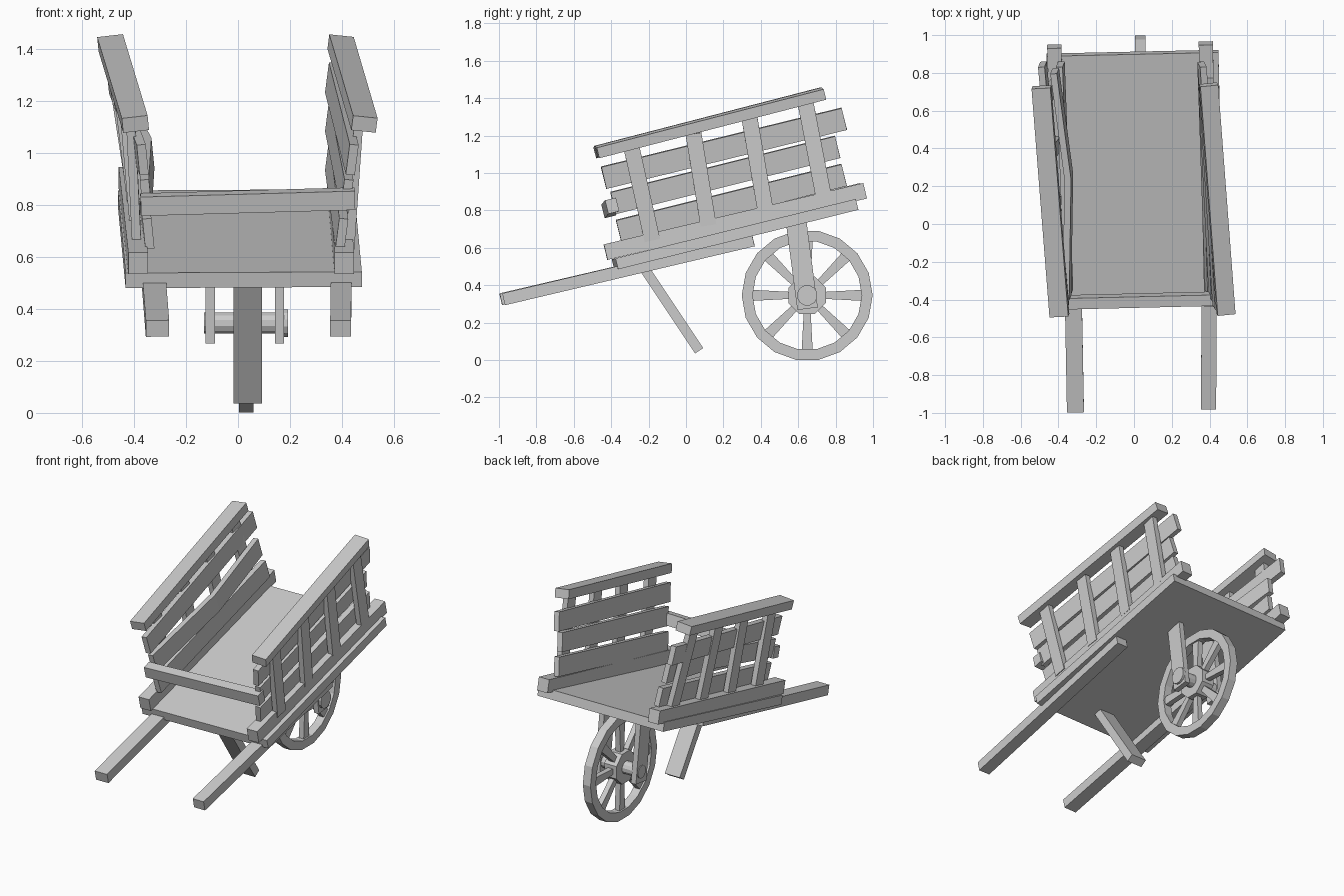
import bpy, bmesh, math
from mathutils import Vector, Matrix

cube = bpy.data.objects.get("Cube")
if cube:
    bpy.data.objects.remove(cube)

wood = bpy.data.materials.new("grey_wood")
wood.use_nodes = True
GREY = (0.6, 0.6, 0.6, 1)
wood.diffuse_color = GREY
wood.node_tree.nodes["Principled BSDF"].inputs["Base Color"].default_value = GREY


def finish(name, bm):
    bmesh.ops.recalc_face_normals(bm, faces=bm.faces)
    mesh = bpy.data.meshes.new(name)
    bm.to_mesh(mesh)
    bm.free()
    mesh.materials.append(wood)
    ob = bpy.data.objects.new(name, mesh)
    bpy.context.collection.objects.link(ob)
    return ob


def beam(name, points, width, height, side=(1, 0, 0), taper=1):
    """Rectangular timber along a path; width follows the side vector."""
    pts = [Vector(p) for p in points]
    d = (pts[-1] - pts[0]).normalized()
    s = Vector(side)
    s = (s - d * s.dot(d)).normalized()
    up = d.cross(s)
    bm = bmesh.new()
    rings = []
    for i, p in enumerate(pts):
        k = 1 + (taper - 1) * i / (len(pts) - 1)
        a, b = s * width / 2 * k, up * height / 2
        rings.append([bm.verts.new(p + v) for v in (a + b, b - a, -a - b, a - b)])
    for r, q in zip(rings, rings[1:]):
        for i in range(4):
            j = (i + 1) % 4
            bm.faces.new((r[i], r[j], q[j], q[i]))
    bm.faces.new(rings[0])
    bm.faces.new(rings[-1])
    return finish(name, bm)


def drum(name, x0, x1, radius, sides, y, z):
    """Cylinder lying along x."""
    bm = bmesh.new()
    place = (Matrix.Translation(((x0 + x1) / 2, y, z)) @ Matrix.Rotation(math.pi / 2, 4, 'Y')
             @ Matrix.Rotation(math.pi / sides, 4, 'Z'))
    bmesh.ops.create_cone(bm, cap_ends=True, segments=sides, radius1=radius,
                          radius2=radius, depth=x1 - x0, matrix=place)
    return finish(name, bm)


# Tilted bed
beam("bed", [(0.022, -0.38, 0.512), (-0.008, 0.905, 0.83)], 0.91, 0.06)

# Handles under the bed
beam("left_handle", [(0.395, -0.975, 0.325), (0.4, 0.36, 0.64)], 0.08, 0.065)
beam("right_handle", [(-0.31, -0.99, 0.325), (-0.335, 0.36, 0.64)], 0.09, 0.065)

# Bottom rails
beam("left_rail", [(0.41, -0.43, 0.577), (0.38, 0.957, 0.905)], 0.075, 0.085)
beam("right_rail", [(-0.385, -0.43, 0.577), (-0.422, 0.94, 0.905)], 0.075, 0.085)

# Prop leg
beam("prop_leg", [(0.037, -0.25, 0.53), (0.037, 0.07, 0.05)], 0.11, 0.052)

# Side walls: planks as (front y, z, back y, z) with x at both ends
PLANKS = [("upper", -0.44, 0.975, 0.845, 1.29),
          ("middle", -0.39, 0.84, 0.81, 1.14),
          ("lower", -0.36, 0.69, 0.845, 0.99)]
WALLS = {"left": [(0.44, 0.36), (0.42, 0.36), (0.4, 0.36)],
         "right": [(-0.367, -0.485), (-0.355, -0.42), (-0.345, -0.39)]}
LEAN = {"left": (1, 0, -0.13), "right": (1, 0, 0.1)}
for wall, ends in WALLS.items():
    for (label, y0, z0, y1, z1), (x0, x1) in zip(PLANKS, ends):
        path = [(x0, y0, z0), (x1, y1, z1)]
        if wall == "right" and label == "middle":
            path.insert(1, (-0.345, 0.25, 1.0))  # warped plank
        beam(f"{wall}_{label}_plank", path, 0.035, 0.12, LEAN[wall])

# Upright posts outside the planks: top y, z and bottom y, z
POSTS = [(-0.29, 1.13, -0.18, 0.64), (0.04, 1.21, 0.12, 0.72),
         (0.34, 1.29, 0.425, 0.8), (0.64, 1.37, 0.735, 0.88)]
for i, (yt, zt, yb, zb) in enumerate(POSTS):
    t = (yt + 0.45) / 1.25
    beam(f"left_post_{i + 1}", [(0.475 - 0.08 * t, yt, zt), (0.435 - 0.035 * t, yb, zb)],
         0.085, 0.035, (0, 1, 0.25))
    beam(f"right_post_{i + 1}", [(-0.4 - 0.105 * t, yt, zt), (-0.385 - 0.035 * t, yb, zb)],
         0.085, 0.035, (0, 1, 0.25))

# Top caps
beam("left_cap", [(0.487, -0.475, 1.112), (0.395, 0.738, 1.425)], 0.095, 0.058, LEAN["left"])
beam("right_cap", [(-0.395, -0.485, 1.112), (-0.49, 0.725, 1.425)], 0.1, 0.058, LEAN["right"])

# Front crossbar
beam("front_crossbar", [(-0.375, -0.415, 0.802), (0.45, -0.395, 0.825)], 0.06, 0.075, (0, 1, 0.25))

# Wheel
WX, WY, WZ, R = 0.032, 0.648, 0.346, 0.35
bm = bmesh.new()
prof = [bm.verts.new((WX + x, WY, WZ - r)) for x, r in
        ((-0.028, R), (0.028, R), (0.028, R - 0.058), (-0.028, R - 0.058))]
edges = [bm.edges.new((prof[i], prof[(i + 1) % 4])) for i in range(4)]
hub = Vector((WX, WY, WZ))
bmesh.ops.rotate(bm, verts=prof, cent=hub, matrix=Matrix.Rotation(math.pi / 18, 3, 'X'))
bmesh.ops.spin(bm, geom=prof + edges, cent=hub, axis=(1, 0, 0), angle=math.tau, steps=18)
bmesh.ops.remove_doubles(bm, verts=bm.verts, dist=0.001)
finish("wheel_rim", bm)

for i in range(8):
    a = i * math.pi / 4
    d = Vector((0, math.cos(a), math.sin(a)))
    beam(f"spoke_{i + 1}", [hub + d * 0.07, hub + d * 0.3], 0.035, 0.035,
         (0, -d.z, d.y), taper=1.7)

drum("wheel_hub", WX - 0.045, WX + 0.045, 0.108, 8, WY, WZ)
drum("axle", -0.13, 0.18, 0.042, 12, WY, WZ)
drum("axle_cap", 0.175, 0.192, 0.055, 12, WY, WZ)

# Fork struts holding the axle
for side, x in (("left", 0.16), ("right", -0.107)):
    beam(f"{side}_strut", [(x, 0.585, 0.77), (x, 0.65, 0.275)], 0.036, 0.11)
